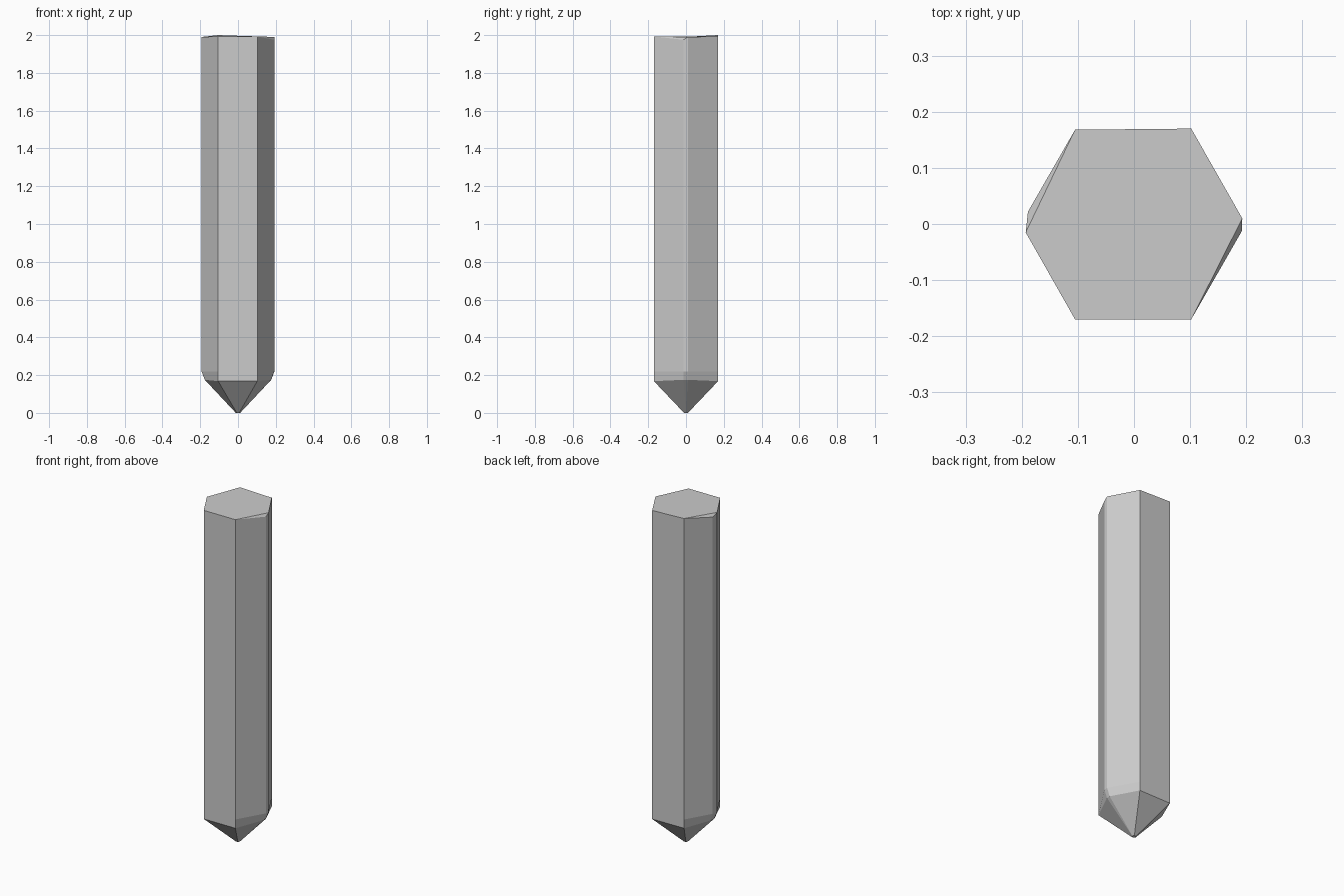
import bpy, bmesh
from mathutils import Vector

if "Cube" in bpy.data.objects:
    bpy.data.objects.remove(bpy.data.objects["Cube"])

# Eight-point outline: a hexagon whose left and right corners are blunted
OUTLINE = [(0.193, 0.01), (0.102, 0.17), (-0.105, 0.168), (-0.189, 0.022),
           (-0.193, -0.015), (-0.105, -0.17), (0.102, -0.17), (0.192, -0.013)]
SIDE = {0, 3, 4, 7}     # points on the left and right corners
CHIPS = {3, 7}          # corners chipped at the top

bm = bmesh.new()


def ring(points):
    return [bm.verts.new(p) for p in points]


# Rings from the tip up: tiny point, shoulder, shaft bottom, shaft top
tip = ring([(x * 0.06, y * 0.06, 0) for x, y in OUTLINE])
shoulder = ring([(x * 0.91 if i in SIDE else x, y, 0.175 if i in SIDE else 0.168)
                 for i, (x, y) in enumerate(OUTLINE)])
base = ring([(x, y, 0.22) for x, y in OUTLINE])
top = ring([(x, y, 1.975 if i in CHIPS else 1.99 if i in SIDE else
             2.0 if i == 2 else 1.993) for i, (x, y) in enumerate(OUTLINE)])

# Walls between the rings
for low, high in ((tip, shoulder), (shoulder, base), (base, top)):
    for i in range(8):
        j = (i + 1) % 8
        bm.faces.new((low[i], low[j], high[j], high[i]))

# End caps, with small triangular chips on two top corners
bm.faces.new(tip[::-1])
bm.faces.new([v for i, v in enumerate(top) if i not in CHIPS])
for i in CHIPS:
    bm.faces.new((top[i - 1], top[i], top[(i + 1) % 8]))
bmesh.ops.recalc_face_normals(bm, faces=bm.faces)

mesh = bpy.data.meshes.new("pointed_post")
bm.to_mesh(mesh)
bm.free()
post = bpy.data.objects.new("pointed_post", mesh)
bpy.context.collection.objects.link(post)
